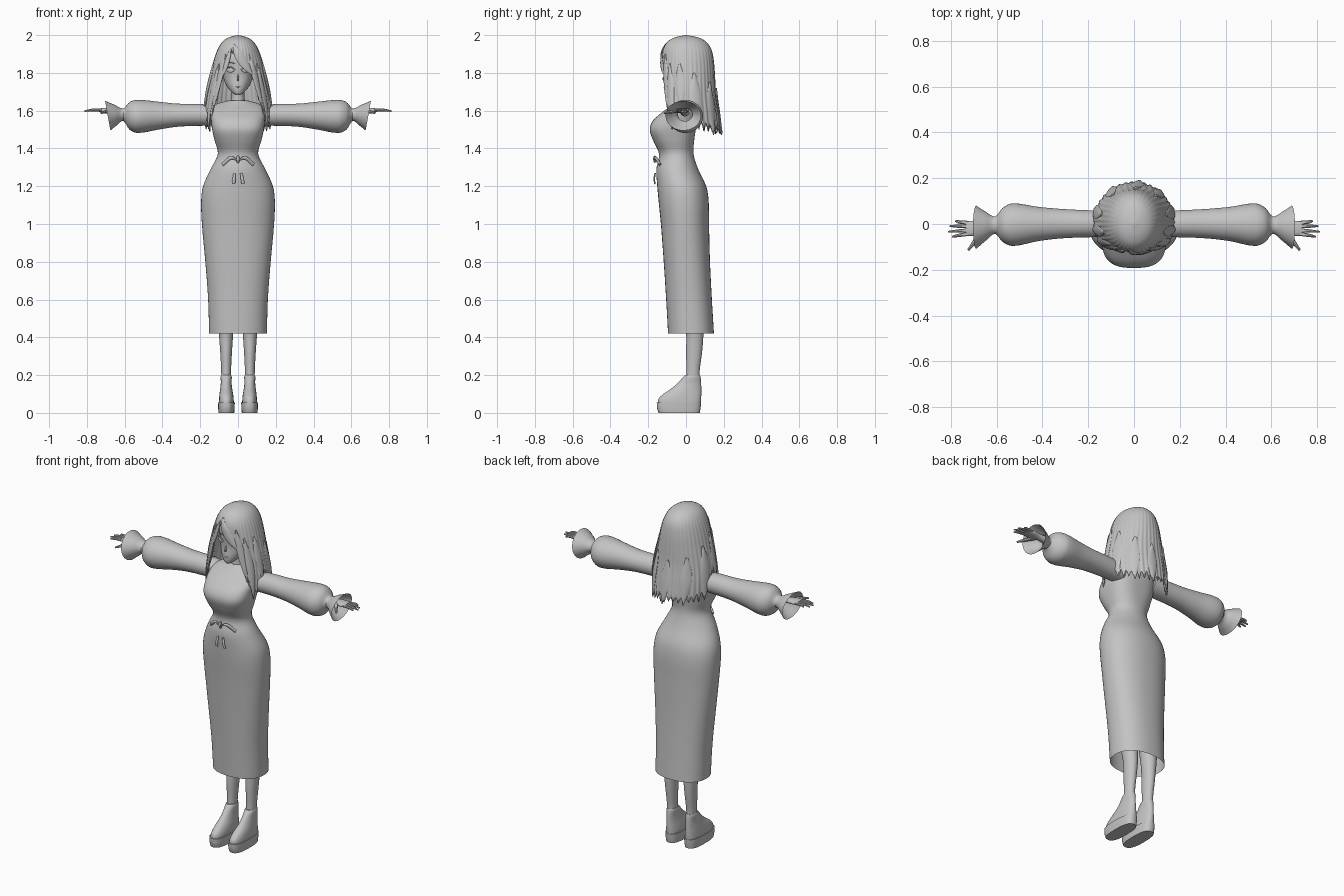
import bpy, bmesh, math, random
from mathutils import Vector

if "Cube" in bpy.data.objects:
    bpy.data.objects.remove(bpy.data.objects["Cube"])
random.seed(4)

grey = bpy.data.materials.new("plain grey")
grey.use_nodes = True
grey.diffuse_color = (0.55, 0.55, 0.55, 1)
grey.node_tree.nodes["Principled BSDF"].inputs["Base Color"].default_value = grey.diffuse_color
parts = []


def sample(rows, t):
    """Smooth interpolation of rows keyed by their first value."""
    rows = sorted(rows)
    t = min(max(t, rows[0][0]), rows[-1][0])
    i = 0
    while i < len(rows) - 2 and t > rows[i + 1][0]:
        i += 1
    p, q = rows[i], rows[i + 1]
    before, after = rows[max(i - 1, 0)], rows[min(i + 2, len(rows) - 1)]
    h = q[0] - p[0]
    s = (t - p[0]) / h
    out = []
    for k in range(1, len(p)):
        m0 = (q[k] - before[k]) / (q[0] - before[0]) * h
        m1 = (after[k] - p[k]) / (after[0] - p[0]) * h
        d = q[k] - p[k]
        out.append(p[k] + s * (m0 + s * (3 * d - 2 * m0 - m1 + s * (m0 + m1 - 2 * d))))
    return out


def build(name, rings, closed=True, caps=(True, True), mirror=False, thickness=0):
    """Skin a stack of equal rings into one object."""
    bm = bmesh.new()
    grid = [[bm.verts.new(p) for p in ring] for ring in rings]
    n = len(grid[0])
    for a, b in zip(grid, grid[1:]):
        for j in range(n if closed else n - 1):
            k = (j + 1) % n
            bm.faces.new((a[j], a[k], b[k], b[j]))
    for use, ring in zip(caps, (grid[0], grid[-1])):
        if use:
            bm.faces.new(ring)
    bmesh.ops.recalc_face_normals(bm, faces=bm.faces)
    mesh = bpy.data.meshes.new(name)
    bm.to_mesh(mesh)
    bm.free()
    mesh.materials.append(grey)
    obj = bpy.data.objects.new(name, mesh)
    bpy.context.collection.objects.link(obj)
    if thickness:
        obj.modifiers.new("thickness", "SOLIDIFY").thickness = thickness
    if mirror:
        obj.modifiers.new("mirror", "MIRROR").use_mirror_merge = False
    parts.append(obj)
    return obj


def loft(name, rows, axis="Z", sides=40, cuts=4, **options):
    """Rows hold position, low and high of both cross axes, and squareness."""
    stops = [a[0] + (b[0] - a[0]) * c / cuts for a, b in zip(rows, rows[1:]) for c in range(cuts)]
    rings = []
    for t in stops + [rows[-1][0]]:
        a0, a1, b0, b1, power = sample(rows, t)
        ring = []
        for j in range(sides):
            w = math.tau * j / sides
            c, s = math.cos(w), math.sin(w)
            a = (a0 + a1) / 2 + (a1 - a0) / 2 * math.copysign(abs(c) ** (2 / power), c)
            b = (b0 + b1) / 2 + (b1 - b0) / 2 * math.copysign(abs(s) ** (2 / power), s)
            ring.append((a, b, t) if axis == "Z" else (t, a, b))
        rings.append(ring)
    return build(name, rings, **options)


def sweep(name, points, widths, thick, normal=None, sides=8, cuts=4, **options):
    """Flattened tapering strip along a path, facing away from the centre line."""
    rows = [(i, *p, w) for i, (p, w) in enumerate(zip(points, widths))]
    rings = []
    for i in range((len(rows) - 1) * cuts + 1):
        t = i / cuts
        *p, w = sample(rows, t)
        p = Vector(p)
        tangent = Vector(sample(rows, t + .05)[:3]) - Vector(sample(rows, t - .05)[:3])
        side = tangent.cross(Vector(normal or (p.x, p.y, 0))).normalized()
        out = side.cross(tangent).normalized()
        rings.append([p + side * w * math.cos(a) + out * min(w, thick) * math.sin(a)
                      for a in (math.tau * j / sides for j in range(sides))])
    return build(name, rings, **options)


# Long dress, from hem to collar
loft("dress", [
    (.42, -.153, .153, -.095, .148, 2.3), (.6, -.158, .158, -.105, .137, 2.3),
    (.8, -.173, .173, -.118, .127, 2.3), (1.0, -.191, .191, -.133, .122, 2.2),
    (1.12, -.195, .195, -.145, .12, 2.2), (1.2, -.185, .185, -.152, .107, 2.1),
    (1.29, -.145, .145, -.157, .065, 2), (1.37, -.107, .107, -.143, .04, 2.1),
    (1.44, -.123, .123, -.173, .043, 2.5), (1.5, -.137, .137, -.192, .052, 2.8),
    (1.55, -.142, .142, -.173, .06, 2.7), (1.6, -.145, .145, -.115, .065, 2.3),
    (1.635, -.115, .115, -.068, .06, 2), (1.655, -.048, .048, -.048, .05, 2)],
    sides=56, caps=(False, True))

# Puffed sleeves with slanted flared cuffs
sleeve = loft("sleeve", [
    (.1, -.058, .058, 1.52, 1.625, 2), (.2, -.058, .06, 1.52, 1.635, 2),
    (.32, -.063, .066, 1.515, 1.637, 2), (.42, -.075, .075, 1.5, 1.647, 2),
    (.53, -.096, .09, 1.482, 1.657, 2), (.575, -.078, .07, 1.5, 1.645, 2),
    (.607, -.043, .033, 1.545, 1.612, 2), (.65, -.075, .055, 1.52, 1.632, 2),
    (.69, -.108, .08, 1.495, 1.652, 2)], "X", caps=(True, False), mirror=True)
for v in sleeve.data.vertices:
    v.co.x += max(0, v.co.x - .6) * (v.co.z - 1.575) * 2

# Hands
loft("palm", [
    (.59, -.03, .018, 1.57, 1.61, 2), (.66, -.035, .01, 1.583, 1.615, 2),
    (.7, -.052, .014, 1.588, 1.615, 2.4), (.735, -.05, .012, 1.592, 1.612, 2.4)],
    "X", sides=20, mirror=True)
for label, base, tip, reach in (("index", -.043, -.056, .795), ("middle", -.027, -.034, .812),
                                ("ring", -.01, -.009, .805), ("little", .005, .013, .78)):
    sweep(label + "_finger", [(.72, base, 1.602), (.765, (base + tip) / 2, 1.604), (reach, tip, 1.598)],
          [.0085, .0075, .004], .0075, (0, 0, 1), mirror=True)
sweep("thumb", [(.66, -.025, 1.598), (.695, -.075, 1.595), (.725, -.115, 1.588)],
      [.014, .01, .005], .009, (0, 0, 1), mirror=True)

# Legs and platform shoes
loft("leg", [
    (.15, .038, .088, 0, .072, 2), (.22, .037, .089, .003, .072, 2), (.32, .032, .094, 0, .085, 2),
    (.42, .026, .102, 0, .092, 2), (.8, .012, .15, -.07, .09, 2)], sides=24, mirror=True)
loft("shoe_sole", [
    (0, .02, .103, -.145, .073, 2.7), (.025, .018, .105, -.153, .077, 2.7),
    (.055, .017, .106, -.155, .08, 2.7)], sides=32, mirror=True)
loft("shoe_upper", [
    (.05, .022, .101, -.15, .078, 2.5), (.075, .023, .1, -.145, .08, 2.4),
    (.1, .026, .098, -.12, .081, 2.2), (.13, .031, .094, -.076, .081, 2),
    (.16, .034, .091, -.042, .08, 2), (.19, .033, .092, -.015, .077, 2),
    (.2, .036, .089, -.005, .074, 2)], sides=32, mirror=True)

# Head and neck
loft("neck", [(1.62, -.042, .042, -.045, .045, 2), (1.68, -.034, .034, -.04, .04, 2),
              (1.76, -.036, .036, -.045, .05, 2)], sides=24)
loft("head", [
    (1.683, -.012, .012, -.104, -.07, 2), (1.695, -.03, .03, -.112, -.035, 2),
    (1.73, -.06, .06, -.115, .05, 2.1), (1.78, -.079, .079, -.11, .1, 2.2),
    (1.83, -.086, .086, -.113, .12, 2.2), (1.9, -.086, .086, -.11, .12, 2.1),
    (1.97, -.04, .04, -.05, .06, 2)])

# Face details
sweep("nose", [(0, -.109, 1.79), (0, -.119, 1.768), (0, -.11, 1.758)], [.003, .006, .003], .006, (0, -1, 0))
sweep("mouth", [(-.016, -.114, 1.727), (0, -.117, 1.724), (.016, -.114, 1.727)], [.001, .003, .001], .002, (0, -1, 0))
sweep("eye", [(.02, -.111, 1.812), (.041, -.108, 1.814), (.064, -.09, 1.817)],
      [.003, .014, .004], .004, (.4, -1, 0), mirror=True)
sweep("eyelid", [(.015, -.114, 1.818), (.041, -.112, 1.831), (.07, -.088, 1.824)],
      [.002, .004, .002], .004, (.4, -1, 0), mirror=True)
sweep("eyebrow", [(.015, -.114, 1.848), (.04, -.112, 1.856), (.066, -.093, 1.85)],
      [.002, .003, .001], .003, (.4, -1, 0), mirror=True)

# Hair shell: half width, front and back by height
shell = [(1.46, .178, -.14, .19), (1.6, .18, -.138, .172), (1.7, .166, -.133, .158), (1.8, .144, -.132, .152),
         (1.87, .127, -.13, .146), (1.93, .105, -.12, .132), (1.97, .077, -.092, .1),
         (1.99, .043, -.052, .058), (2, .003, -.003, .004)]
sides_edge = [(.62, 1.74), (.75, 1.66), (.9, 1.57), (1.1, 1.53), (1.3, 1.61), (1.55, 1.645), (1.8, 1.61),
              (2, 1.53), (2.4, 1.51), (3.15, 1.51)]
fringe_edge = [(-.62, 1.74), (-.55, 1.82), (-.3, 1.92), (0, 1.875), (.3, 1.84), (.52, 1.795), (.62, 1.74)]


def straight(table, t):
    for (a, u), (b, v) in zip(table, table[1:]):
        if t <= b:
            return u + (v - u) * (t - a) / (b - a)
    return table[-1][1]


def hair_point(angle, z, scale=1):
    """Point on the hair shell; angle 0 is the front, positive toward +x."""
    width, front, back = sample(shell, z)
    c = math.cos(angle)
    return Vector((width * math.sin(angle) * scale, (-front if c > 0 else back) * -c * scale, z))


locks, per_lock, layers = 40, 6, 30
drops = [random.uniform(.02, .06) for _ in range(locks)]
columns = []
for j in range(locks * per_lock):
    angle = -math.pi + math.tau * j / (locks * per_lock)
    front = abs(angle) < .62
    edge = straight(fringe_edge, angle) if front else straight(sides_edge, abs(angle))
    tooth = 1 - abs(j % per_lock / per_lock * 2 - 1)
    columns.append((angle, edge - (drops[j // per_lock] * (.2 if front else 1) * (tooth - .4))))
rings = []
for i in range(layers + 1):
    v = i / layers
    rings.append([hair_point(a, 2 - (2 - low) * v ** 1.6, 1 + .012 * v * math.sin(a * locks))
                  for a, low in columns])
build("hair", rings, caps=(True, False), thickness=.006)

# Loose locks over the shell: start angle, end angle, top, tip, half width
for start, end, top, tip, width in (
        (-.25, .6, 1.95, 1.78, .025), (-.35, -.62, 1.93, 1.76, .014), (.55, .8, 1.9, 1.6, .02),
        (-.6, -.85, 1.9, 1.58, .02), (.85, 1.02, 1.85, 1.5, .022), (-.85, -1.05, 1.85, 1.5, .022),
        (1.3, 1.4, 1.85, 1.6, .025), (-1.3, -1.4, 1.85, 1.6, .025), (1.85, 1.95, 1.8, 1.5, .03),
        (-1.85, -1.95, 1.8, 1.5, .03), (2.5, 2.45, 1.75, 1.47, .03), (-2.5, -2.6, 1.75, 1.48, .03),
        (3.1, 3.0, 1.72, 1.47, .03)):
    path = [hair_point(start + (end - start) * k / 4, top + (tip - top) * k / 4, 1.01) for k in range(5)]
    sweep("hair_lock", path, [width * f for f in (.2, .8, 1, .7, .06)], .006)

# Waist bow
sweep("bow_loop", [(.008, -.163, 1.34), (.04, -.16, 1.35), (.082, -.137, 1.315)],
      [.004, .009, .01], .005, (.3, -1, 0), mirror=True)
sweep("bow_knot", [(0, -.163, 1.36), (0, -.167, 1.345), (0, -.163, 1.325)], [.006, .01, .006], .007, (0, -1, 0))
for x, tip in ((-.018, -.024), (.017, .027)):
    sweep("bow_tail", [(x, -.163, 1.27), ((x + tip) / 2, -.168, 1.24), (tip, -.165, 1.212)],
          [.006, .008, .009], .004, (0, -1, 0))

# Smooth shading with crisp edges
bpy.ops.object.select_all(action="DESELECT")
for obj in parts:
    obj.select_set(True)
bpy.context.view_layer.objects.active = parts[0]
bpy.ops.object.shade_smooth_by_angle(angle=math.radians(42))
